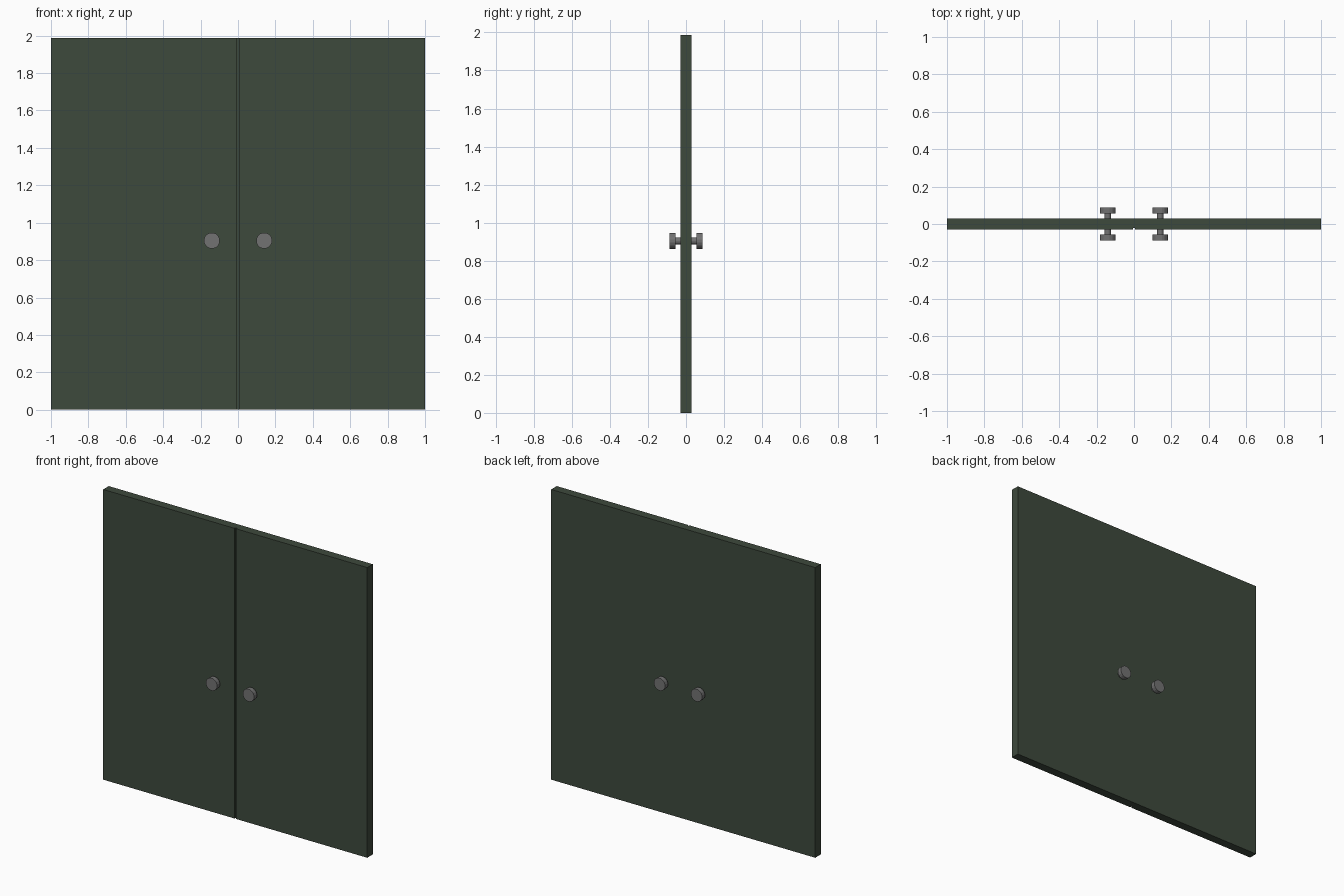
import bpy, bmesh, math
from mathutils import Matrix

if "Cube" in bpy.data.objects:
    bpy.data.objects.remove(bpy.data.objects["Cube"])

H, T, GW, GD = 1.987, 0.03, 0.006, 0.009  # height, half thickness, groove half width and depth


def material(name, rgb):
    m = bpy.data.materials.new(name)
    m.diffuse_color = (*rgb, 1)
    m.use_nodes = True
    m.node_tree.nodes["Principled BSDF"].inputs["Base Color"].default_value = m.diffuse_color
    return m


green = material("dark green paint", (0.048, 0.067, 0.046))
grey = material("grey metal", (0.17, 0.17, 0.17))


def add_object(name, bm, mat):
    bmesh.ops.recalc_face_normals(bm, faces=bm.faces)
    me = bpy.data.meshes.new(name)
    bm.to_mesh(me)
    bm.free()
    me.materials.append(mat)
    ob = bpy.data.objects.new(name, me)
    bpy.context.collection.objects.link(ob)
    return ob


# Door panels: one extruded plan with a groove down the front seam
plan = [(-1, -T), (-GW, -T), (-GW, -T + GD), (GW, -T + GD),
        (GW, -T), (1, -T), (1, T), (-1, T)]
bm = bmesh.new()
face = bm.faces.new([bm.verts.new((x, y, 0)) for x, y in plan])
top = bmesh.ops.extrude_face_region(bm, geom=[face])["geom"]
bmesh.ops.translate(bm, vec=(0, 0, H),
                    verts=[v for v in top if isinstance(v, bmesh.types.BMVert)])
add_object("double_door", bm, green)


# Knobs: a stem and a flat disc on both faces of each door
def cylinder(name, x, y0, y1, r):
    bm = bmesh.new()
    bmesh.ops.create_cone(bm, cap_ends=True, segments=16, radius1=r, radius2=r,
                          depth=abs(y1 - y0),
                          matrix=Matrix.Translation((x, (y0 + y1) / 2, 0.904))
                          @ Matrix.Rotation(math.pi / 2, 4, 'X')
                          @ Matrix.Rotation(math.pi / 16, 4, 'Z'))
    add_object(name, bm, grey)


for x, side in ((-0.14, "left"), (0.14, "right")):
    for s, face_name in ((-1, "front"), (1, "back")):
        cylinder(f"{side}_{face_name}_knob_stem", x, s * (T - 0.005), s * 0.058, 0.018)
        cylinder(f"{side}_{face_name}_knob", x, s * 0.056, s * 0.087, 0.043)
